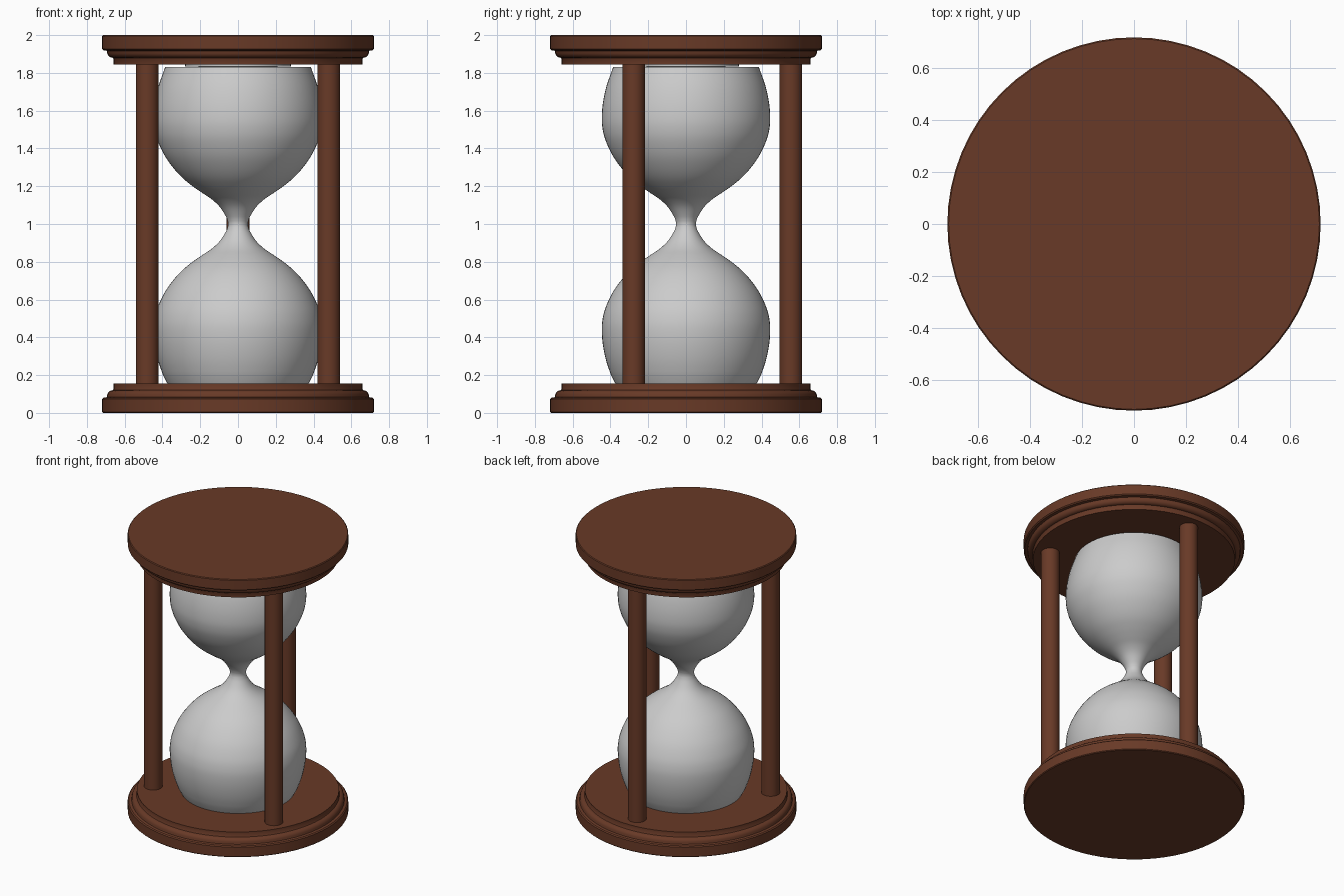
import bpy, bmesh, math
from mathutils import Vector

if "Cube" in bpy.data.objects:
    bpy.data.objects.remove(bpy.data.objects["Cube"])

wood = bpy.data.materials.new("dark_wood")
wood.diffuse_color = (0.14, 0.042, 0.02, 1)
wood.use_nodes = True
wood.node_tree.nodes["Principled BSDF"].inputs["Base Color"].default_value = wood.diffuse_color


def lathe(name, profile, mat=None, segs=64, loc=(0, 0, 0)):
    """Spin a closed (radius, z) profile about the z axis."""
    bm = bmesh.new()
    verts = [bm.verts.new((r, 0, z)) for r, z in profile]
    edges = [bm.edges.new(p) for p in zip(verts, verts[1:])]
    bmesh.ops.spin(bm, geom=verts + edges, cent=(0, 0, 0), axis=(0, 0, 1),
                   angle=math.tau, steps=segs, use_merge=True)
    bmesh.ops.remove_doubles(bm, verts=bm.verts, dist=1e-5)
    bmesh.ops.recalc_face_normals(bm, faces=bm.faces)
    mesh = bpy.data.meshes.new(name)
    bm.to_mesh(mesh)
    bm.free()
    obj = bpy.data.objects.new(name, mesh)
    bpy.context.collection.objects.link(obj)
    obj.location = loc
    if mat:
        mesh.materials.append(mat)
    bpy.context.view_layer.objects.active = obj
    obj.select_set(True)
    bpy.ops.object.shade_smooth_by_angle(angle=math.radians(35))
    obj.select_set(False)
    return obj


def smooth_curve(points, steps=4):
    """Catmull-Rom curve through the points."""
    p = [Vector(q) for q in points]
    p = [2 * p[0] - p[1]] + p + [2 * p[-1] - p[-2]]
    out = []
    for a, b, c, d in zip(p, p[1:], p[2:], p[3:]):
        for i in range(steps):
            t = i / steps
            out.append(0.5 * (2 * b + (c - a) * t + (2 * a - 5 * b + 4 * c - d) * t**2
                              + (3 * b - a - 3 * c + d) * t**3))
    return [tuple(v) for v in out] + [tuple(p[-2])]


# Moulded end plates
plate = [(0, 0), (0.715, 0), (0.72, 0.005), (0.72, 0.073), (0.713, 0.08), (0.695, 0.083)]
plate += [(0.663 + 0.03 * math.cos(a), 0.09 + 0.03 * math.sin(a))
          for a in (math.radians(15 * i) for i in range(7))]
plate += [(0.66, 0.125), (0.66, 0.155), (0, 0.155)]
lathe("base_plate", plate, wood)
lathe("top_plate", [(r, 2 - z) for r, z in plate], wood)

# Three round posts
for i, deg in enumerate((90, 210, 330)):
    a = math.radians(deg)
    lathe(f"post_{i + 1}", [(0, 0.14), (0.06, 0.14), (0.06, 1.86), (0, 1.86)], wood, 32,
          (0.555 * math.cos(a), 0.555 * math.sin(a), 0))

# Glass: half profile as (radius, distance from neck), mirrored about z = 1
half = [(0.053, 0.01), (0.064, 0.04), (0.096, 0.09), (0.138, 0.13), (0.19, 0.165),
        (0.24, 0.2), (0.295, 0.245), (0.345, 0.3), (0.39, 0.365), (0.425, 0.44),
        (0.441, 0.5), (0.446, 0.56), (0.44, 0.64), (0.421, 0.73), (0.386, 0.83)]
upper = smooth_curve([(r, 1 + d) for r, d in half])
lower = [(r, 2 - z) for r, z in reversed(upper)]
lower[0] = (0.368, 0.145)
lathe("glass_bulbs", [(0, 0.145)] + lower + upper + [(0, 1.83)])

# Collar seating the upper bulb in the top plate
lathe("top_collar", [(0, 1.825), (0.28, 1.835), (0.28, 1.85), (0, 1.85)])
